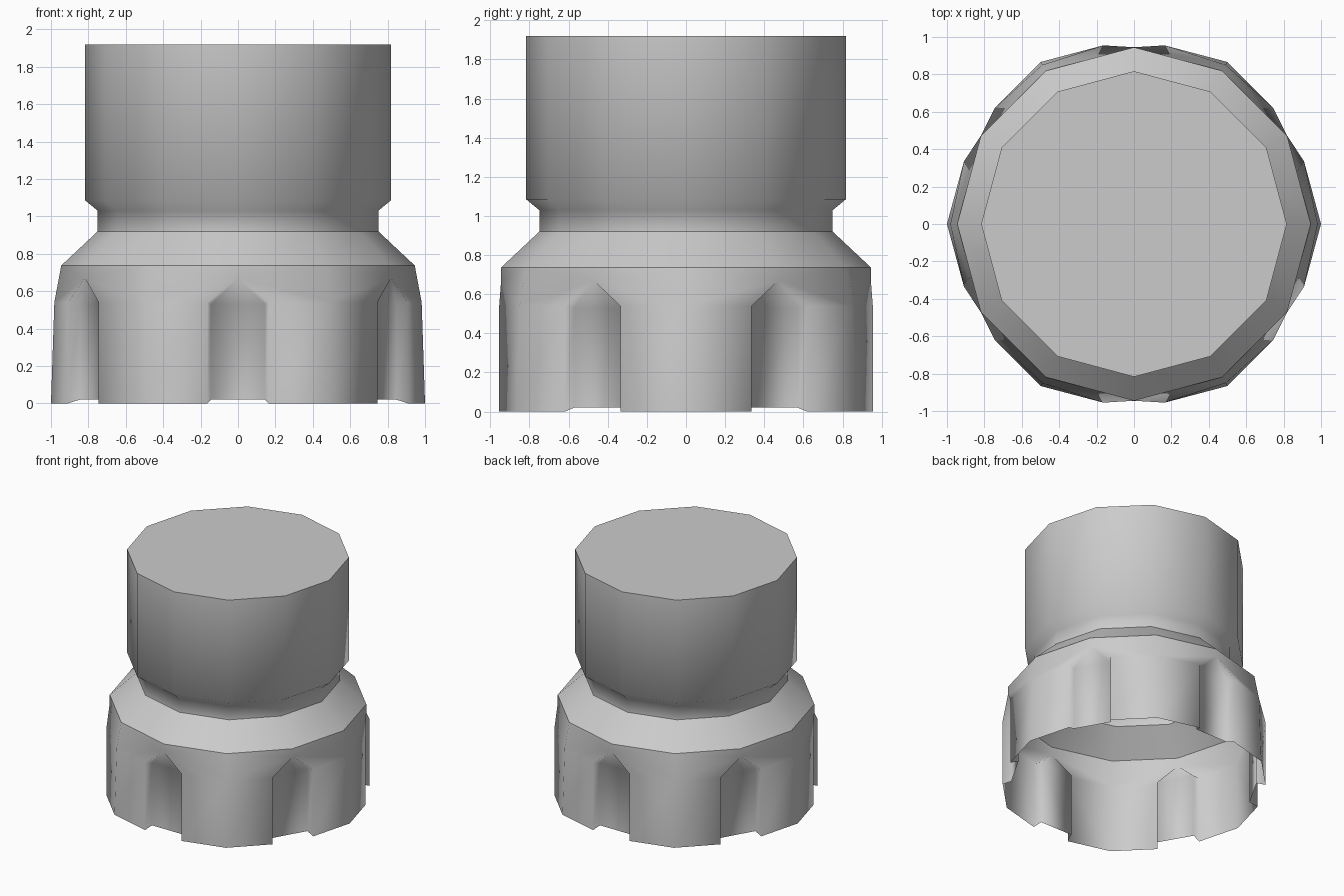
import bpy, bmesh
from math import sin, cos, radians

if "Cube" in bpy.data.objects:
    bpy.data.objects.remove(bpy.data.objects["Cube"])


def finish(bm, name, angle):
    bmesh.ops.remove_doubles(bm, verts=bm.verts, dist=0.0005)
    bmesh.ops.recalc_face_normals(bm, faces=bm.faces)
    # keep open shells facing outward
    score = sum(f.calc_area() * f.normal.xy.dot(f.calc_center_median().xy) for f in bm.faces)
    if score < 0:
        bmesh.ops.reverse_faces(bm, faces=bm.faces)
    me = bpy.data.meshes.new(name)
    bm.to_mesh(me)
    bm.free()
    ob = bpy.data.objects.new(name, me)
    bpy.context.collection.objects.link(ob)
    bpy.ops.object.select_all(action='DESELECT')
    ob.select_set(True)
    bpy.context.view_layer.objects.active = ob
    bpy.ops.object.shade_smooth_by_angle(angle=radians(angle))
    return ob


def polar(angle, r, z):
    a = radians(angle)
    return (r * cos(a), r * sin(a), z)


def lathe(bm, profile, sides=12):
    # twelve-sided rings joined bottom to top
    rings = [[bm.verts.new(polar(360 * i / sides, r, z)) for i in range(sides)]
             for r, z in profile]
    for a, b in zip(rings, rings[1:]):
        for i in range(sides):
            j = (i + 1) % sides
            bm.faces.new((a[i], a[j], b[j], b[i]))
    return rings


# neck and closed upper cylinder
bm = bmesh.new()
rings = lathe(bm, [(0.75, 0.92), (0.75, 1.03), (0.817, 1.085), (0.817, 1.92)])
bm.faces.new(rings[-1])
finish(bm, "upper_cylinder", 55)

# sloped shoulder, open inside
bm = bmesh.new()
lathe(bm, [(0.945, 0.737), (0.75, 0.92)])
finish(bm, "shoulder", 55)

# skirt: six raised panels separated by pointed notches
bm = bmesh.new()


def face(*points):
    bm.faces.new([bm.verts.new(p) for p in points])


def notch_point(base, t, d, z):
    # t across the notch, d outward from the axis, notch centred at base + 30
    a = radians(base + 30)
    return (d * cos(a) - t * sin(a), d * sin(a) + t * cos(a), z)


for k in range(6):
    base = 60 * k
    apex, top1 = notch_point(base, 0, 0.945, 0.67), polar(base + 30, 0.945, 0.737)
    floor = []
    for s in (-1, 1):
        mid = base + 30 + 30 * s
        c0, c1, top0 = polar(mid, 1.0, 0), polar(mid, 0.982, 0.54), polar(mid, 0.945, 0.737)
        e0, e1 = (notch_point(base, 0.164 * s, 0.955, z) for z in (0, 0.54))
        f0, f1 = (notch_point(base, 0.145 * s, 0.893, z) for z in (0.02, 0.53))
        floor.append((f0, f1))
        for q in [(c0, e0, e1, c1), (c1, e1, apex), (c1, apex, top0), (apex, top1, top0),
                  (e0, f0, f1, e1), (e1, f1, apex)]:
            face(*(q if s < 0 else q[::-1]))
    # notch back and sloped roof
    (f0, f1), (g0, g1) = floor
    face(f0, g0, g1, f1)
    face(f1, g1, apex)
finish(bm, "notched_skirt", 120)
